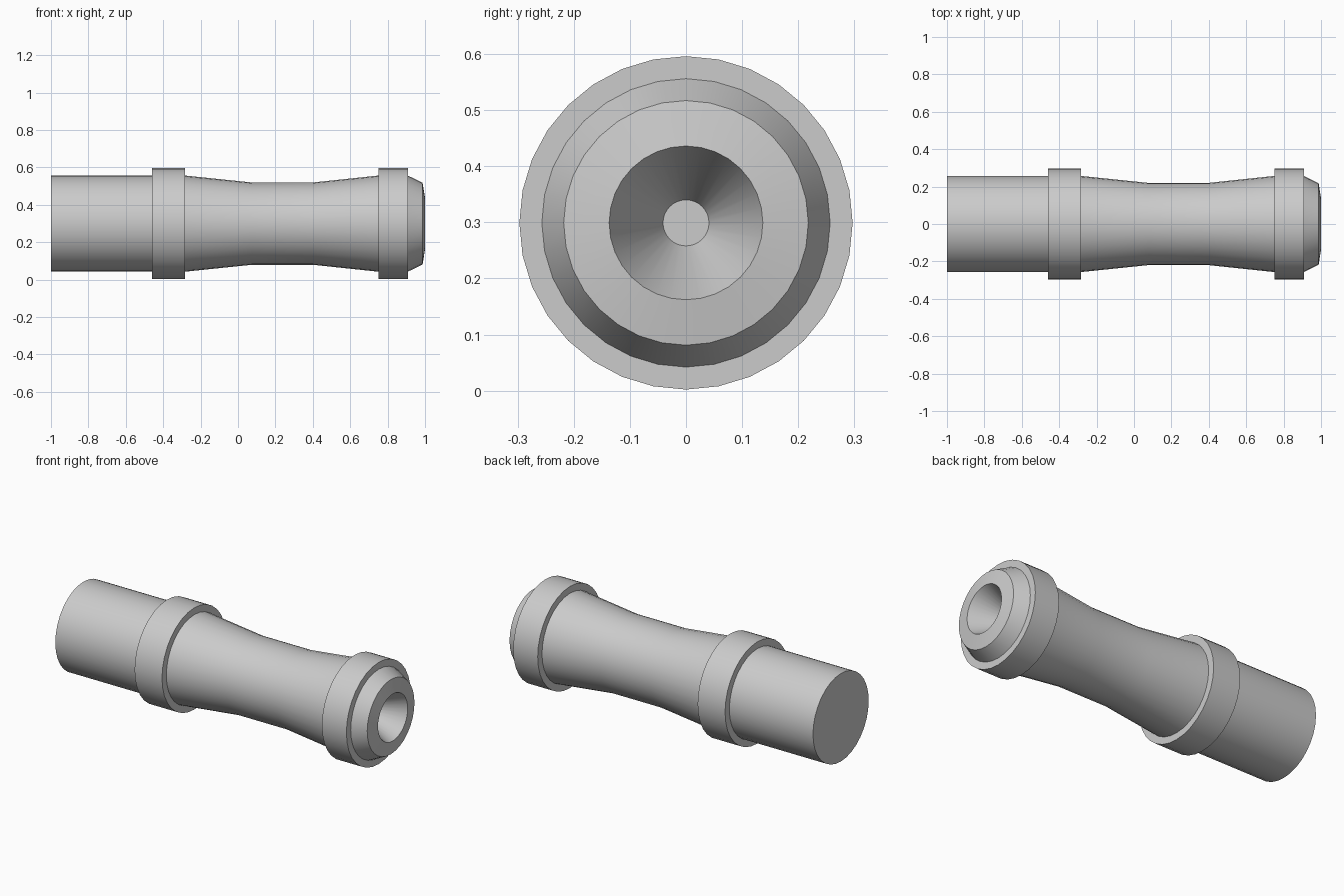
import bpy, bmesh
from math import sin, cos, tau, radians

if "Cube" in bpy.data.objects:
    bpy.data.objects.remove(bpy.data.objects["Cube"])

SIDES = 32
AXIS_Z = 0.299
R = 0.257        # main tube radius
RC = 0.297       # collar radius


def lathe(name, profile):
    """Revolve (x, radius) points around the x axis; radius 0 makes a closing point."""
    bm = bmesh.new()
    rings = []
    for x, r in profile:
        if r == 0:
            rings.append([bm.verts.new((x, 0, AXIS_Z))] * SIDES)
        else:
            rings.append([bm.verts.new((x, r * sin(tau * i / SIDES), AXIS_Z + r * cos(tau * i / SIDES)))
                          for i in range(SIDES)])
    for a, b in zip(rings, rings[1:]):
        for i in range(SIDES):
            j = (i + 1) % SIDES
            quad = [a[i], b[i], b[j], a[j]]
            bm.faces.new(list(dict.fromkeys(quad)))
    # outward winding: profiles run from -x to +x along the outside
    for f in bm.faces:
        f.normal_flip()
    bm.normal_update()
    mesh = bpy.data.meshes.new(name)
    bm.to_mesh(mesh)
    bm.free()
    ob = bpy.data.objects.new(name, mesh)
    bpy.context.collection.objects.link(ob)
    bpy.ops.object.select_all(action='DESELECT')
    ob.select_set(True)
    bpy.context.view_layer.objects.active = ob
    bpy.ops.object.shade_smooth_by_angle(angle=radians(30))
    return ob


# Plain rear tube with closed end
lathe("rear_tube", [(-1.0, 0), (-1.0, R), (-0.46, R)])

# Two raised collars
for name, x0, x1 in (("rear_collar", -0.46, -0.283), ("front_collar", 0.75, 0.908)):
    lathe(name, [(x0, R), (x0, RC), (x1, RC), (x1, R)])

# Waisted grip between the collars
lathe("waisted_grip", [(-0.283, R), (0.075, 0.22), (0.40, 0.22), (0.75, R)])

# Tapered nozzle with conical bore
lathe("nozzle", [(0.908, R), (0.987, 0.218), (1.0, 0.137), (0.80, 0.041), (0.80, 0)])
